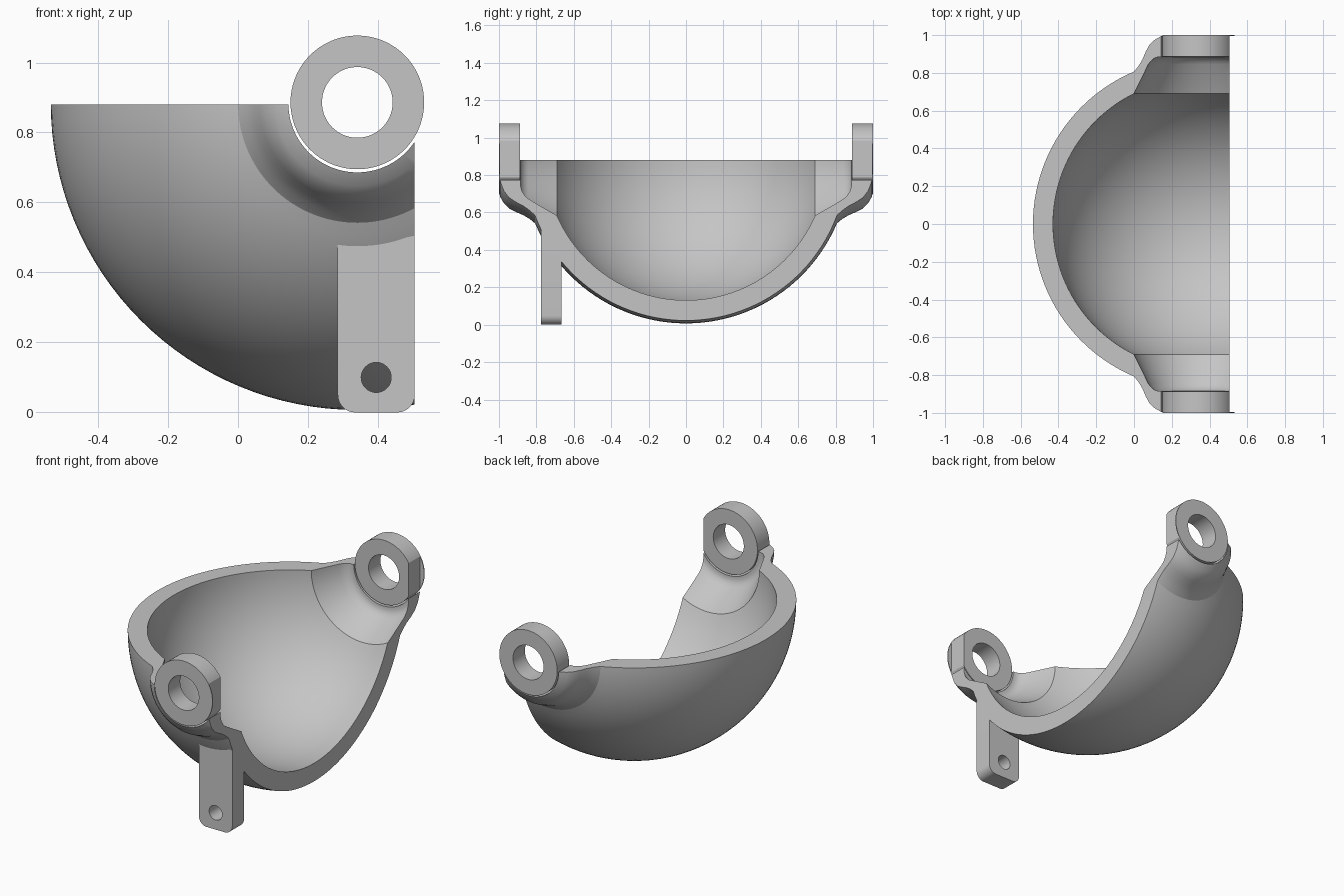
import bpy, bmesh, math
from mathutils import Matrix

cube = bpy.data.objects.get("Cube")
if cube:
    bpy.data.objects.remove(cube, do_unlink=True)

AX, AZ = 0.341, 0.883      # axis shared by bowl and rings, along y
CUT_X, CUT_Z = 0.505, 0.88  # planes that trim the shell
R_OUT, R_IN, R_NECK = 0.876, 0.77, 0.341

grey = bpy.data.materials.new("plain grey")
grey.use_nodes = True
colour = (0.56, 0.56, 0.56, 1)
grey.diffuse_color = colour
grey.node_tree.nodes["Principled BSDF"].inputs["Base Color"].default_value = colour


def new_object(name, bm):
    bmesh.ops.recalc_face_normals(bm, faces=bm.faces)
    mesh = bpy.data.meshes.new(name)
    bm.to_mesh(mesh)
    bm.free()
    mesh.materials.append(grey)
    obj = bpy.data.objects.new(name, mesh)
    bpy.context.collection.objects.link(obj)
    return obj


def select(obj):
    bpy.ops.object.select_all(action='DESELECT')
    obj.select_set(True)
    bpy.context.view_layer.objects.active = obj


def smooth(obj, degrees=24):
    select(obj)
    bpy.ops.object.shade_smooth_by_angle(angle=math.radians(degrees))


def revolve(name, profile, segments, z=AZ):
    """Turn a closed (radius, y) profile around the y axis."""
    bm = bmesh.new()
    rings = []
    for i in range(segments):
        a = 2 * math.pi * i / segments
        rings.append([bm.verts.new((AX + r * math.cos(a), y, z + r * math.sin(a)))
                      for r, y in profile])
    n = len(profile)
    for i in range(segments):
        p, q = rings[i], rings[(i + 1) % segments]
        for j in range(n):
            k = (j + 1) % n
            bm.faces.new((p[j], p[k], q[k], q[j]))
    return new_object(name, bm)


def boolean(obj, low, high, operation):
    """Trim an object with a box, then discard the box."""
    bm = bmesh.new()
    size = [h - l for l, h in zip(low, high)]
    mid = [(h + l) / 2 for l, h in zip(low, high)]
    bmesh.ops.create_cube(bm, size=1, matrix=Matrix.Translation(mid) @ Matrix.Diagonal((*size, 1)))
    cutter = new_object("trim_box", bm)
    cutter.hide_render = True
    mod = obj.modifiers.new("trim", 'BOOLEAN')
    mod.operation, mod.solver, mod.object = operation, 'EXACT', cutter
    select(obj)
    bpy.ops.object.modifier_apply(modifier=mod.name)
    bpy.data.objects.remove(cutter, do_unlink=True)


def sphere_arc(radius, steps=48):
    """Points of a sphere profile from the -y neck to the +y neck."""
    end = math.acos(R_NECK / radius)
    angles = [-end + 2 * end * i / steps for i in range(steps + 1)]
    return [(radius * math.cos(a), radius * math.sin(a)) for a in angles]


def with_necks(arc, neck):
    return [(r, -y) for r, y in reversed(neck)] + arc + neck


# Bowl shell with a flared neck at each end
outer_neck = [(.318, .835), (.297, .87), (.28, .91), (.262, .945), (.235, .973), (.197, .995)]
inner_neck = [(.265, .845), (.252, .862), (.235, .877), (.215, .885), (.197, .885)]
outer = with_necks(sphere_arc(R_OUT), outer_neck)
inner = with_necks(sphere_arc(R_IN), inner_neck)
bowl = revolve("bowl", outer + inner[::-1], 128)
boolean(bowl, (-2, -2, -2), (CUT_X, 2, CUT_Z), 'INTERSECT')
smooth(bowl)

# Pivot rings with one flat side and a thin full-round outer face
for side, s in (("front", -1), ("back", 1)):
    def ring_profile(y0, y1):
        return [(.101, s * y0), (.191, s * y0), (.191, s * y1), (.101, s * y1)]
    ring = revolve(side + "_pivot_ring", ring_profile(.888, .995), 72, .886)
    boolean(ring, (CUT_X, -2, -2), (2, 2, 2), 'DIFFERENCE')
    smooth(ring)
    face = revolve(side + "_ring_face", ring_profile(.995, 1.0), 72, .886)
    smooth(face)

# Mounting tab: rounded bottom corners, slanted top buried in the shell
X0, X1, CORNER = .285, CUT_X, .05
outline = [(X1, .505), (.4, .485), (X0, .485)]
for cx, start in ((X0 + CORNER, 180), (X1 - CORNER, 270)):
    for i in range(9):
        a = math.radians(start + 90 * i / 8)
        outline.append((cx + CORNER * math.cos(a), CORNER + CORNER * math.sin(a)))
hole = [(.395 + .043 * math.cos(2 * math.pi * i / 32), .1 + .043 * math.sin(2 * math.pi * i / 32))
        for i in range(32)]
bm = bmesh.new()
edges = []
for loop in (outline, hole):
    verts = [bm.verts.new((x, -.775, z)) for x, z in loop]
    edges += [bm.edges.new((v, verts[(i + 1) % len(verts)])) for i, v in enumerate(verts)]
bmesh.ops.triangle_fill(bm, edges=edges, use_beauty=True)
front = bm.faces[:]
result = bmesh.ops.extrude_face_region(bm, geom=front, use_keep_orig=True)
moved = [g for g in result["geom"] if isinstance(g, bmesh.types.BMVert)]
bmesh.ops.translate(bm, vec=(0, .11, 0), verts=moved)
smooth(new_object("mounting_tab", bm))
